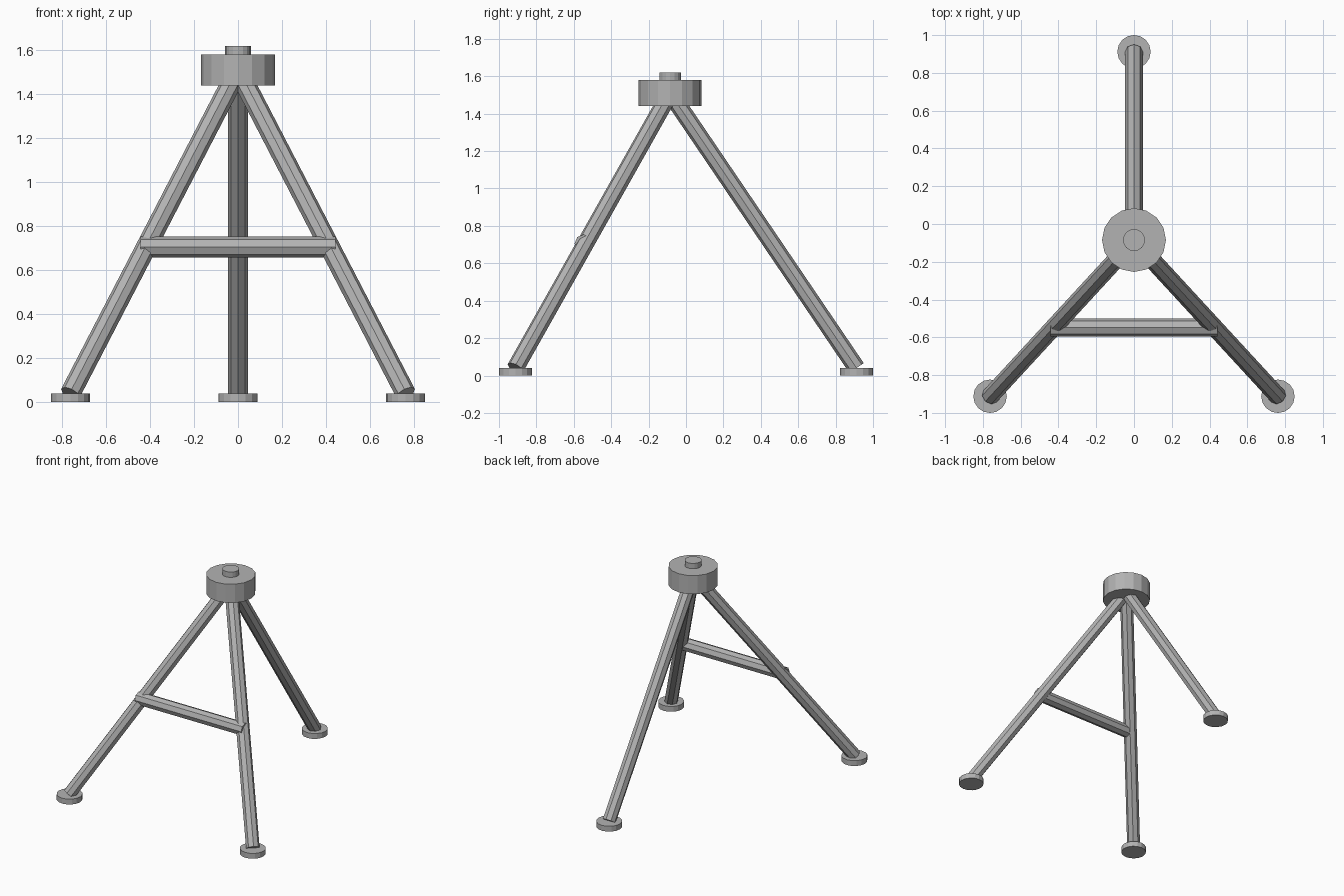
import bpy
from mathutils import Vector

if "Cube" in bpy.data.objects:
    bpy.data.objects.remove(bpy.data.objects["Cube"])

grey = bpy.data.materials.new("metal_grey")
grey.diffuse_color = (0.45, 0.45, 0.45, 1)
grey.use_nodes = True
grey.node_tree.nodes["Principled BSDF"].inputs["Base Color"].default_value = grey.diffuse_color


def rod(name, start, end, radius, sides):
    """Flat-faced cylinder between two points."""
    a, b = Vector(start), Vector(end)
    d = b - a
    bpy.ops.mesh.primitive_cylinder_add(
        vertices=sides, radius=radius, depth=d.length, location=(a + b) / 2,
        rotation=d.to_track_quat('Z', 'Y').to_euler())
    ob = bpy.context.object
    ob.name = name
    ob.data.materials.append(grey)
    return ob


HEAD_Y = -0.085

# Head and the small mounting knob on top
rod("head", (0, HEAD_Y, 1.44), (0, HEAD_Y, 1.58), 0.169, 16)
rod("mounting_knob", (0, HEAD_Y, 1.58), (0, HEAD_Y, 1.62), 0.058, 16)

# Three splayed legs, each on a round foot pad
feet = {"front_left": (-0.762, -0.912),
        "front_right": (0.762, -0.912),
        "back": (0, 0.912)}
for side, (x, y) in feet.items():
    rod(side + "_leg", (x, y, 0.04), (0, HEAD_Y, 1.51), 0.0465, 8)
    rod(side + "_foot", (x, y, 0), (x, y, 0.04), 0.0885, 16)

# Crossbar joining the front legs
rod("crossbar", (-0.443, -0.548, 0.706), (0.443, -0.548, 0.706), 0.0475, 8)
